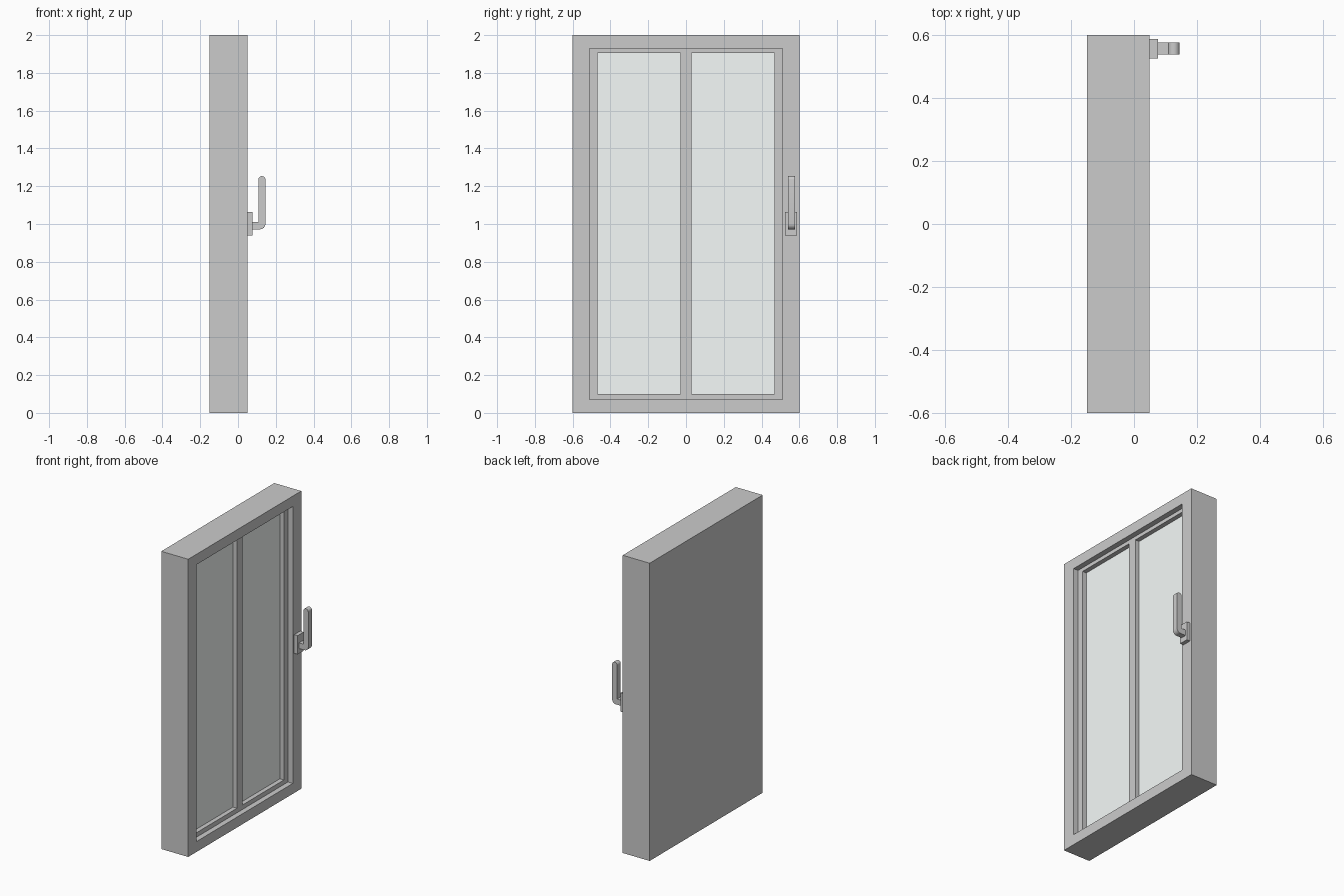
import bpy, bmesh
from math import sin, cos, radians

if "Cube" in bpy.data.objects:
    bpy.data.objects.remove(bpy.data.objects["Cube"])


def finish(bm, name, material=None):
    bmesh.ops.recalc_face_normals(bm, faces=bm.faces)
    mesh = bpy.data.meshes.new(name)
    bm.to_mesh(mesh)
    bm.free()
    ob = bpy.data.objects.new(name, mesh)
    bpy.context.collection.objects.link(ob)
    if material:
        mesh.materials.append(material)
    return ob


def rect_loft(name, rects, closed=False):
    """Join rectangles (x, half width in y, z low, z high) into a shell."""
    bm = bmesh.new()
    loops = [[bm.verts.new((x, y, z)) for y, z in
              ((-h, lo), (h, lo), (h, hi), (-h, hi))] for x, h, lo, hi in rects]
    pairs = list(zip(loops, loops[1:]))
    if closed:
        pairs.append((loops[-1], loops[0]))
    else:
        bm.faces.new(loops[0])
        bm.faces.new(loops[-1])
    for a, b in pairs:
        for i in range(4):
            j = (i + 1) % 4
            bm.faces.new((a[i], a[j], b[j], b[i]))
    return finish(bm, name)


def box(name, xs, ys, zs, material=None):
    bm = bmesh.new()
    bmesh.ops.create_cube(bm, size=1)
    for v in bm.verts:
        v.co = [r[0] if c < 0 else r[1] for c, r in zip(v.co, (xs, ys, zs))]
    return finish(bm, name, material)


def arc(cx, cz, r, a0, a1, n):
    return [(cx + r * cos(radians(a0 + (a1 - a0) * i / n)),
             cz + r * sin(radians(a0 + (a1 - a0) * i / n))) for i in range(n + 1)]


glass = bpy.data.materials.new("glass")
glass.diffuse_color = (0.92, 0.96, 0.95, 1)
glass.use_nodes = True
glass.node_tree.nodes["Principled BSDF"].inputs["Base Color"].default_value = glass.diffuse_color

# Outer frame: solid block with a shallow pocket in the +x face
rect_loft("outer_frame", [(-0.15, 0.6, 0, 2), (0.05, 0.6, 0, 2),
                          (0.05, 0.51, 0.07, 1.93), (-0.04, 0.51, 0.07, 1.93)])

# Sash ring set back in the pocket, with its centre bar
rect_loft("sash", [(-0.04, 0.51, 0.07, 1.93), (0.014, 0.51, 0.07, 1.93),
                   (0.014, 0.468, 0.1, 1.905), (-0.04, 0.468, 0.1, 1.905)], closed=True)
box("centre_bar", (-0.04, 0.014), (-0.03, 0.03), (0.1, 1.905))

# Glass panes
for side, ys in (("left", (-0.468, -0.03)), ("right", (0.03, 0.468))):
    box(side + "_pane", (-0.035, -0.016), ys, (0.1, 1.905), glass)

# Handle plate
box("handle_plate", (0.05, 0.076), (0.525, 0.588), (0.938, 1.064))

# Handle lever: L profile with rounded heel and tip, extruded along y
profile = [(0.076, 0.972)]
profile += arc(0.117, 1.0, 0.028, -90, 0, 6)
profile += arc(0.1265, 1.235, 0.0185, 0, 180, 10)
profile += [(0.108, 1.01), (0.076, 1.01)]
bm = bmesh.new()
face = bm.faces.new([bm.verts.new((x, 0.539, z)) for x, z in profile])
ext = bmesh.ops.extrude_face_region(bm, geom=[face])
for v in ext["geom"]:
    if isinstance(v, bmesh.types.BMVert):
        v.co.y = 0.577
lever = finish(bm, "handle_lever")
bpy.context.view_layer.objects.active = lever
lever.select_set(True)
bpy.ops.object.shade_smooth_by_angle(angle=radians(35))
